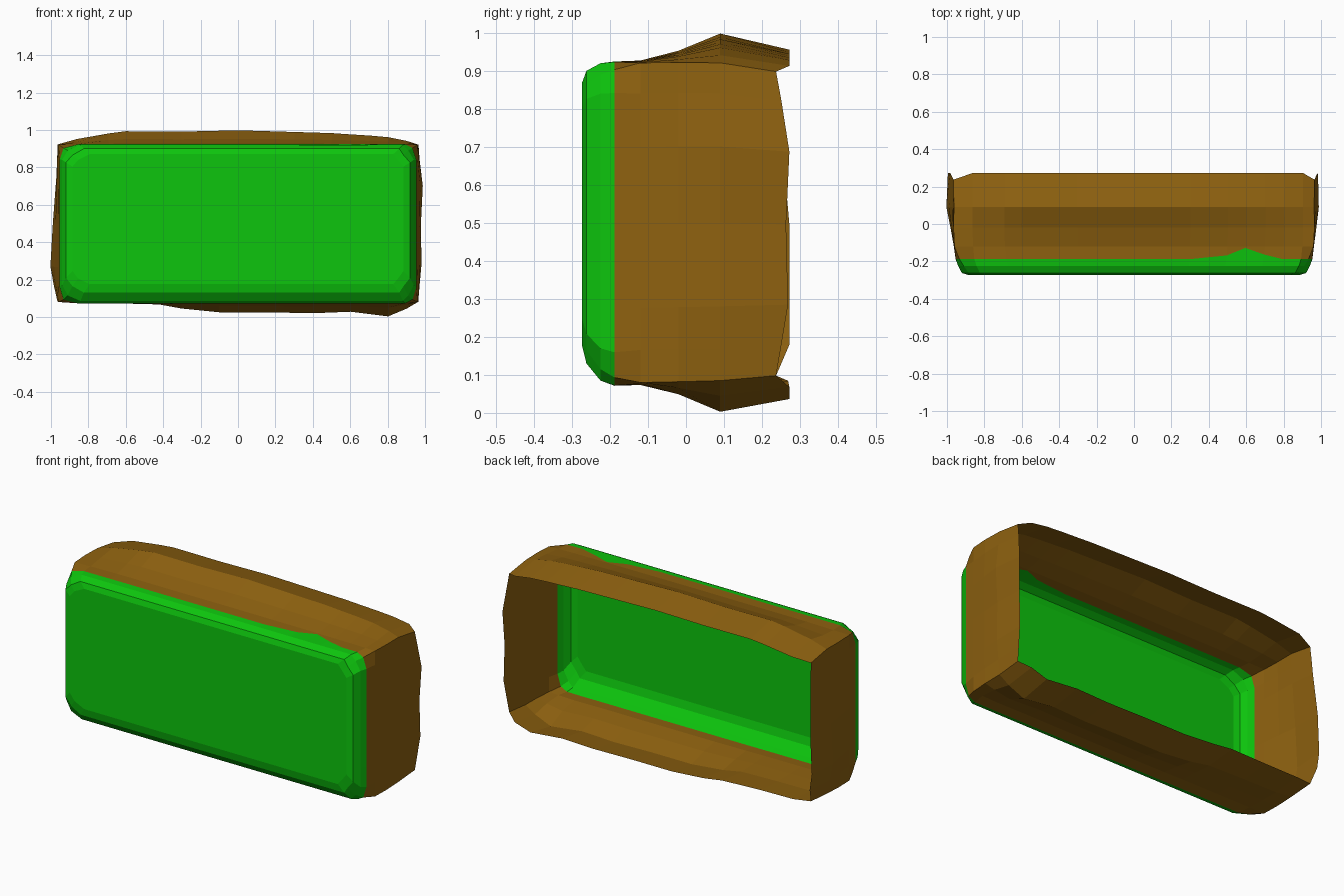
import bpy, bmesh

if "Cube" in bpy.data.objects:
    bpy.data.objects.remove(bpy.data.objects["Cube"])

def material(name, rgb):
    m = bpy.data.materials.new(name)
    m.diffuse_color = (*rgb, 1)
    m.use_nodes = True
    m.node_tree.nodes["Principled BSDF"].inputs["Base Color"].default_value = m.diffuse_color
    return m

# Outward bulge along each side: (position, amount)
TOP = [(-.86, .03), (-.69, .06), (-.6, .072), (-.3, .07), (0, .077), (.3, .068),
       (.5, .062), (.6, .055), (.7, .049), (.8, .04), (.9, .02)]
BOTTOM = [(.9, .04), (.8, .082), (.6, .057), (.4, .065), (.15, .06), (-.1, .06),
          (-.3, .04), (-.42, .018), (-.65, .012), (-.86, .01)]
RIGHT = [(.84, .008), (.7, .025), (.5, .015), (.28, .018), (.17, .008)]
LEFT = [(.17, .022), (.27, .04), (.5, .027), (.75, .008), (.84, .004)]

# Rings front to back: y, half width, bottom z, top z, bulge share, corner cut, back flare
RINGS = [(-.273, .885, .175, .87, 0, .03, 0),
         (-.262, .92, .13, .90, 0, .035, 0),
         (-.225, .94, .085, .92, 0, .03, 0),
         (-.188, .953, .073, .923, .02, .02, 0),
         (-.12, .96, .08, .921, .08, 0, 0),
         (-.02, .965, .082, .922, .4, 0, 0),
         (.09, .963, .085, .921, 1, 0, 0),
         (.237, .965, .098, .898, .75, 0, .035)]

def ring_points(y, w, z0, z1, share, cut, flare):
    """Rounded rectangle loop whose sides swell outward."""
    def side(x, z, b, dx, dz):
        return (x + dx * b * share, y + flare * min(1, b / .02), z + dz * b * share)
    def across(t):                       # fit side positions to this ring
        return t * w / .96
    def up(t):
        return z0 + (t - .085) / .835 * (z1 - z0)
    pts = [(-w + cut, y, z1 - cut)]
    pts += [side(across(t), z1, b, 0, 1) for t, b in TOP]
    pts += [(w - cut, y, z1 - cut)]
    pts += [side(w, up(t), b, 1, 0) for t, b in RIGHT]
    pts += [(w - cut, y, z0 + cut)]
    pts += [side(across(t), z0, b, 0, -1) for t, b in BOTTOM]
    pts += [(-w + cut, y, z0 + cut)]
    pts += [side(-w, up(t), b, -1, 0) for t, b in LEFT]
    return pts

bm = bmesh.new()
loops = [[bm.verts.new(p) for p in ring_points(*r)] for r in RINGS]

# Grass tongue hanging over the top edge
for x, dy in ((.5, .02), (.6, .06), (.7, .025)):
    v = min((v for v in loops[3] if v.co.z > .9), key=lambda v: abs(v.co.x - x))
    v.co.y += dy

# Front panel and side bands; the back stays open
bm.faces.new(loops[0])
for i, (a, b) in enumerate(zip(loops, loops[1:])):
    for k in range(len(a)):
        n = (k + 1) % len(a)
        f = bm.faces.new((a[k], b[k], b[n], a[n]))
        f.material_index = 0 if i < 3 else 1
bmesh.ops.recalc_face_normals(bm, faces=bm.faces)
front = min(bm.faces, key=lambda f: f.calc_center_median().y)
if front.normal.y > 0:
    bmesh.ops.reverse_faces(bm, faces=bm.faces)

mesh = bpy.data.meshes.new("ground_block")
bm.to_mesh(mesh)
bm.free()
mesh.materials.append(material("grass green", (.004, .56, .004)))
mesh.materials.append(material("soil brown", (.27, .12, .005)))
bpy.context.collection.objects.link(bpy.data.objects.new("ground_block", mesh))
